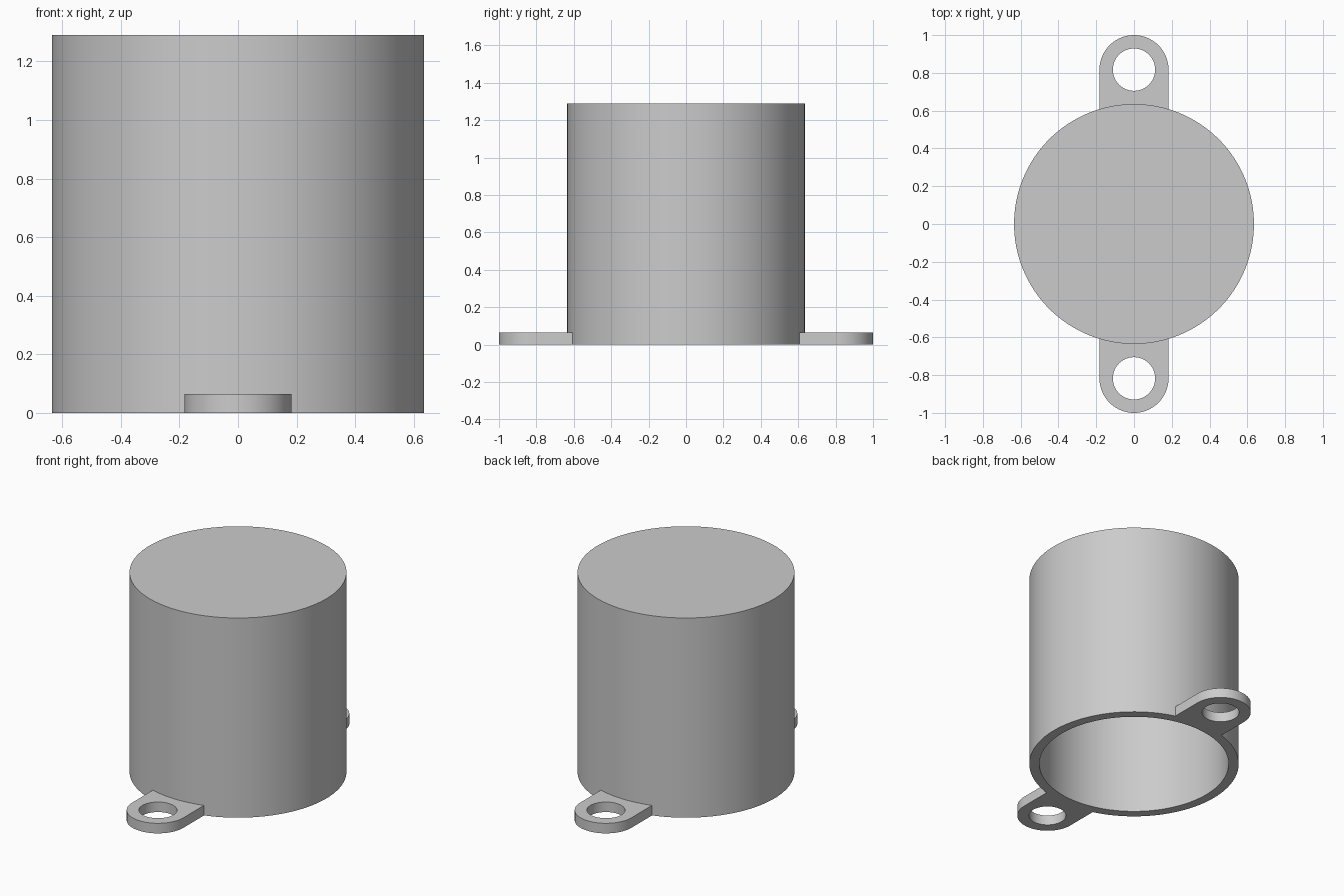
import bpy
import bmesh
from math import sin, cos, pi, asin, radians
from mathutils import Matrix, Vector

R_OUT, R_IN, HEIGHT, TOP = 0.635, 0.574, 1.29, 0.065
TAB_R, HOLE_R, TAB_Y, TAB_T = 0.183, 0.112, 0.817, 0.065
SEGMENTS = 128

cube = bpy.data.objects.get("Cube")
if cube:
    bpy.data.objects.remove(cube, do_unlink=True)

grey = bpy.data.materials.new("light_grey")
grey.use_nodes = True
colour = (0.6, 0.6, 0.6, 1)
grey.diffuse_color = colour
bsdf = next(n for n in grey.node_tree.nodes if n.type == "BSDF_PRINCIPLED")
bsdf.inputs["Base Color"].default_value = colour


def finish(bm, name):
    bmesh.ops.recalc_face_normals(bm, faces=bm.faces)
    mesh = bpy.data.meshes.new(name)
    bm.to_mesh(mesh)
    bm.free()
    mesh.materials.append(grey)
    obj = bpy.data.objects.new(name, mesh)
    bpy.context.collection.objects.link(obj)
    bpy.ops.object.select_all(action="DESELECT")
    obj.select_set(True)
    bpy.context.view_layer.objects.active = obj
    bpy.ops.object.shade_smooth_by_angle(angle=radians(30))
    return obj


def ring(bm, radius, z):
    angles = [2 * pi * i / SEGMENTS for i in range(SEGMENTS)]
    return [bm.verts.new((radius * cos(a), radius * sin(a), z)) for a in angles]


def arc(centre_y, radius, start, end, steps):
    angles = [start + (end - start) * i / steps for i in range(steps + 1)]
    return [Vector((radius * cos(a), centre_y + radius * sin(a), 0)) for a in angles]


# Hollow cup, open at the bottom
bm = bmesh.new()
profile = [(R_OUT, HEIGHT), (R_OUT, 0), (R_IN, 0), (R_IN, HEIGHT - TOP)]
rings = [ring(bm, r, z) for r, z in profile]
for a, b in zip(rings, rings[1:]):
    for i in range(SEGMENTS):
        j = (i + 1) % SEGMENTS
        bm.faces.new((a[i], a[j], b[j], b[i]))
bm.faces.new(rings[0])
bm.faces.new(rings[-1])
finish(bm, "cup_body")


# Mounting tabs: rounded end, concave root against the cup, round screw hole
def mounting_tab(name, turn):
    bm = bmesh.new()
    root_r = R_OUT - 0.002
    half = asin(TAB_R / root_r)
    outline = arc(TAB_Y, TAB_R, 0, pi, 40)
    outline += arc(0, root_r, pi / 2 + half, pi / 2 - half, 16)
    hole = arc(TAB_Y, HOLE_R, 0, 2 * pi, 48)[:-1]
    edges = []
    for loop in (outline, hole):
        verts = [bm.verts.new(p) for p in loop]
        edges += [bm.edges.new((v, verts[i - 1])) for i, v in enumerate(verts)]
    bmesh.ops.triangle_fill(bm, edges=edges, use_beauty=True)
    grown = bmesh.ops.extrude_face_region(bm, geom=bm.faces[:], use_keep_orig=True)
    top = [v for v in grown["geom"] if isinstance(v, bmesh.types.BMVert)]
    bmesh.ops.translate(bm, verts=top, vec=(0, 0, TAB_T))
    bmesh.ops.rotate(bm, verts=bm.verts, matrix=Matrix.Rotation(turn, 3, "Z"))
    finish(bm, name)


mounting_tab("back_mounting_tab", 0)
mounting_tab("front_mounting_tab", pi)
